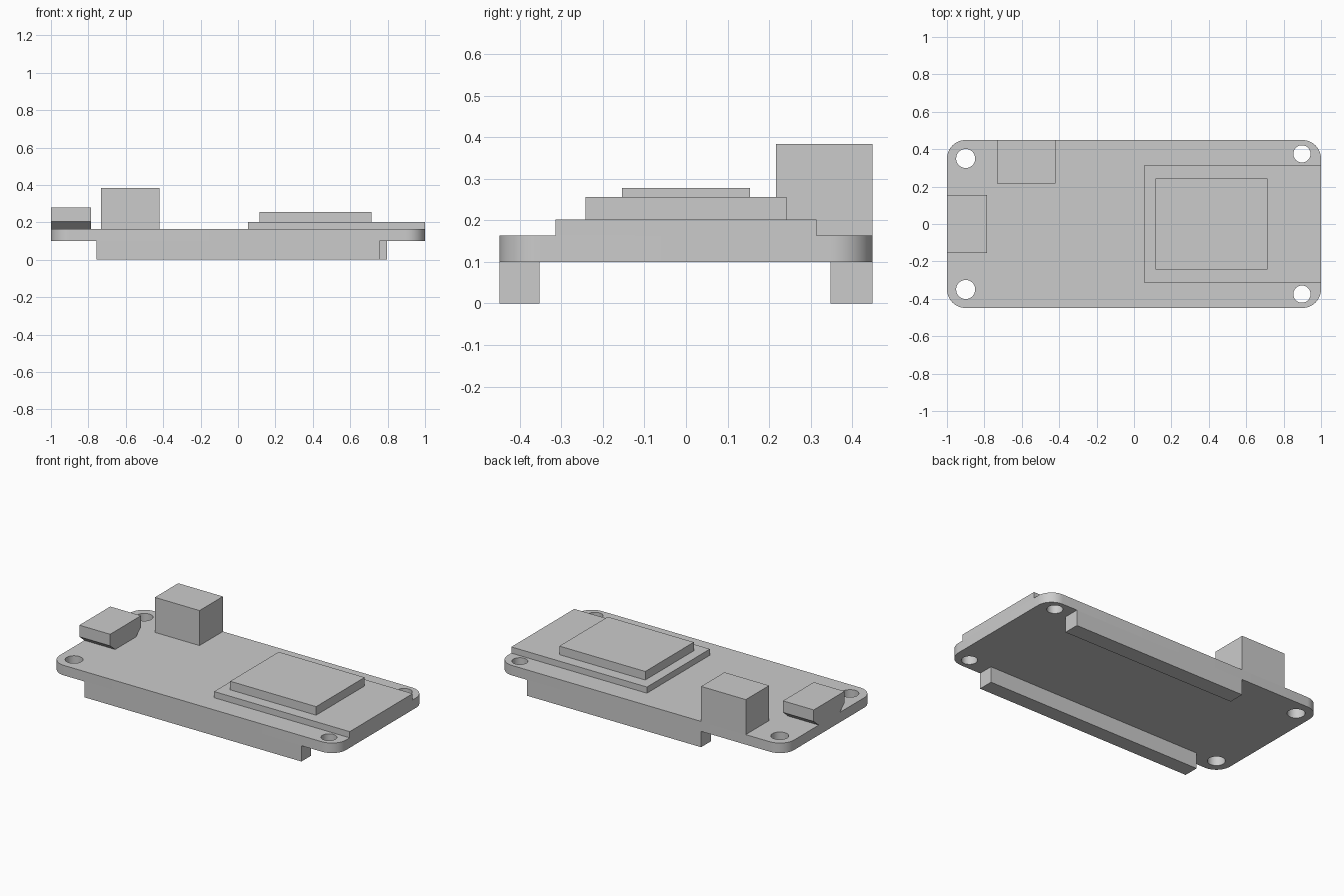
import bpy, bmesh
from math import sin, cos, pi, radians

cube = bpy.data.objects.get("Cube")
if cube:
    bpy.data.objects.remove(cube, do_unlink=True)

# One plain grey for every part
grey = bpy.data.materials.new("plain_grey")
grey.use_nodes = True
colour = (0.6, 0.6, 0.6, 1)
grey.diffuse_color = colour
grey.node_tree.nodes["Principled BSDF"].inputs["Base Color"].default_value = colour

HALF_Y = 0.449
BOARD_Z = (0.1, 0.163)


def finish(name, bm):
    bmesh.ops.recalc_face_normals(bm, faces=bm.faces)
    mesh = bpy.data.meshes.new(name)
    bm.to_mesh(mesh)
    bm.free()
    mesh.materials.append(grey)
    obj = bpy.data.objects.new(name, mesh)
    bpy.context.collection.objects.link(obj)
    return obj


def extrude(name, loops, vector):
    """Fill closed loops (outline, then holes) and extrude them."""
    bm = bmesh.new()
    for loop in loops:
        verts = [bm.verts.new(p) for p in loop]
        for a, b in zip(verts, verts[1:] + verts[:1]):
            bm.edges.new((a, b))
    bmesh.ops.triangle_fill(bm, edges=bm.edges[:], use_beauty=True)
    new = bmesh.ops.extrude_face_region(bm, geom=bm.faces[:])["geom"]
    moved = [v for v in new if isinstance(v, bmesh.types.BMVert)]
    bmesh.ops.translate(bm, verts=moved, vec=vector)
    return finish(name, bm)


def box(name, x, y, z):
    outline = [(x[0], y[0], z[0]), (x[1], y[0], z[0]),
               (x[1], y[1], z[0]), (x[0], y[1], z[0])]
    return extrude(name, [outline], (0, 0, z[1] - z[0]))


def arc(cx, cy, r, start, sweep, steps):
    return [(cx + r * cos(start + sweep * i / steps),
             cy + r * sin(start + sweep * i / steps), BOARD_Z[0])
            for i in range(steps + 1)]


# Rounded circuit board with four mounting holes
R = 0.1
outline = []
for k, (sx, sy) in enumerate([(1, 1), (-1, 1), (-1, -1), (1, -1)]):
    outline += arc(sx * (1 - R), sy * (HALF_Y - R), R, k * pi / 2, pi / 2, 12)
holes = [arc(x, side * y, r, 0, 2 * pi, 32)[:-1]
         for x, y, r in [(-0.9, 0.35, 0.051), (0.898, 0.375, 0.046)]
         for side in (1, -1)]
board = extrude("circuit_board", [outline] + holes, (0, 0, BOARD_Z[1] - BOARD_Z[0]))
bpy.context.view_layer.objects.active = board
board.select_set(True)
bpy.ops.object.shade_smooth_by_angle(angle=radians(30))
board.select_set(False)

# Pin strips underneath
box("front_pin_strip", (-0.757, 0.757), (-HALF_Y, -0.353), (0, 0.1))
box("back_pin_strip", (-0.42, 0.797), (0.348, HALF_Y), (0, 0.1))

# Display carrier and screen
box("display_carrier", (0.053, 1), (-0.314, 0.314), (0.163, 0.202))
box("display_screen", (0.115, 0.715), (-0.242, 0.242), (0.202, 0.256))

# Tall battery connector on the back edge
box("battery_connector", (-0.732, -0.42), (0.216, HALF_Y), (0.163, 0.384))

# Charging socket with a tapered lower half
half, taper = 0.154, 0.05
right = [(half - taper, 0.163), (half, 0.205), (half, 0.278)]
profile = right + [(-y, z) for y, z in reversed(right)]
extrude("charging_socket", [[(-1, y, z) for y, z in profile]], (0.215, 0, 0))
